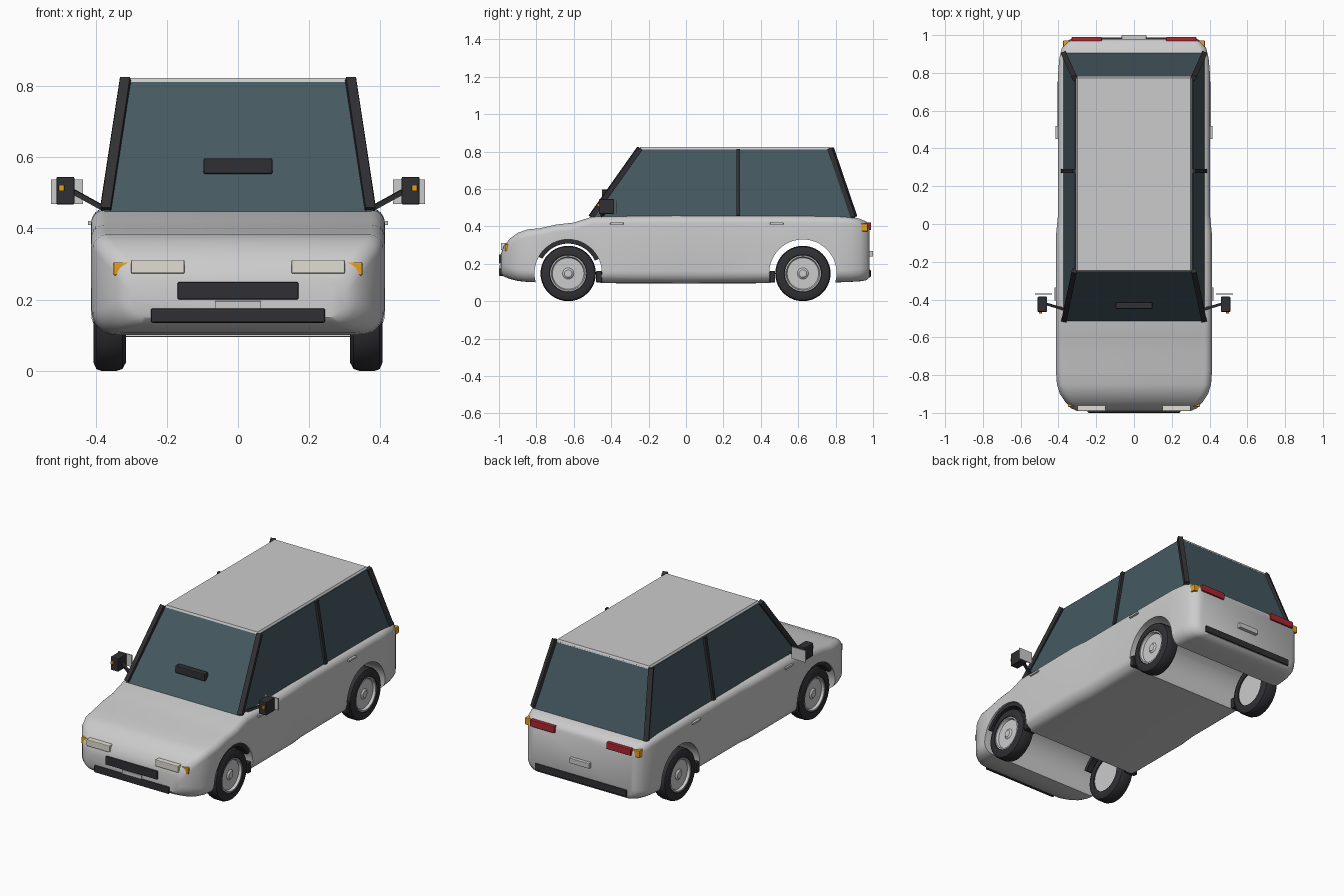
import bpy, bmesh, math
from mathutils import Vector, Matrix

if "Cube" in bpy.data.objects:
    bpy.data.objects.remove(bpy.data.objects["Cube"])


def material(name, rgb):
    m = bpy.data.materials.new(name)
    m.diffuse_color = (*rgb, 1)
    m.use_nodes = True
    m.node_tree.nodes["Principled BSDF"].inputs["Base Color"].default_value = m.diffuse_color
    return m


DARK = material("dark_trim", (0.03, 0.03, 0.035))
GLASS = material("glass", (0.06, 0.1, 0.12))
RED = material("red_lens", (0.4, 0.02, 0.03))
AMBER = material("amber_lens", (0.8, 0.35, 0.01))
CREAM = material("cream_lens", (0.75, 0.73, 0.65))
SILVER = material("silver", (0.6, 0.6, 0.63))


def finish(name, bm, mat=None, smooth=False):
    bmesh.ops.recalc_face_normals(bm, faces=bm.faces)
    me = bpy.data.meshes.new(name)
    bm.to_mesh(me)
    bm.free()
    ob = bpy.data.objects.new(name, me)
    bpy.context.collection.objects.link(ob)
    if mat:
        me.materials.append(mat)
    if smooth:
        shade(ob)
    return ob


def shade(ob, angle=35):
    bpy.ops.object.select_all(action='DESELECT')
    ob.select_set(True)
    bpy.context.view_layer.objects.active = ob
    bpy.ops.object.shade_smooth_by_angle(angle=math.radians(angle))


def loft(name, rings, mat=None, smooth=False, closed=False):
    bm = bmesh.new()
    vs = [[bm.verts.new(p) for p in r] for r in rings]
    n = len(rings[0])
    pairs = list(zip(vs, vs[1:])) + ([(vs[-1], vs[0])] if closed else [])
    for a, b in pairs:
        for i in range(n):
            j = (i + 1) % n
            bm.faces.new((a[i], a[j], b[j], b[i]))
    if not closed:
        bm.faces.new(vs[0])
        bm.faces.new(vs[-1])
    return finish(name, bm, mat, smooth)


def box(name, x, y, z, mat=None, bevel=0.005):
    bm = bmesh.new()
    bmesh.ops.create_cube(bm, size=1)
    for v in bm.verts:
        v.co = Vector([(r[0] + r[1]) / 2 + c * abs(r[1] - r[0]) for c, r in zip(v.co, (x, y, z))])
    if bevel:
        bmesh.ops.bevel(bm, geom=bm.edges[:], offset=bevel, segments=2, profile=0.5, affect='EDGES')
    return finish(name, bm, mat)


def pair(name, x, y, z, mat=None, bevel=0.004):
    for side, s in (("right", 1), ("left", -1)):
        box(f"{name}_{side}", (s * x[0], s * x[1]), y, z, mat, bevel)


def bar(name, a, b, w, d, mat):
    a, b = Vector(a), Vector(b)
    bm = bmesh.new()
    q = (b - a).to_track_quat('Z', 'Y').to_matrix().to_4x4()
    m = Matrix.Translation((a + b) / 2) @ q @ Matrix.Diagonal((w, d, (b - a).length, 1))
    bmesh.ops.create_cube(bm, size=1, matrix=m)
    return finish(name, bm, mat)


# lower body: rounded sections lofted along the length
def section(y, w, z0, z1):
    pts = []
    h = z1 - z0
    rl, ru = min(0.065, h * 0.45), min(0.04, h * 0.45)
    for k, (sx, zc, r) in enumerate(((1, z1 - ru, ru), (-1, z1 - ru, ru), (-1, z0 + rl, rl), (1, z0 + rl, rl))):
        for i in range(7):
            t = math.radians(90 * k + 15 * i)
            pts.append((sx * (w - r) + r * math.cos(t), y, zc + r * math.sin(t)))
    return pts


stations = [(-0.99, .30, .15, .25), (-0.975, .335, .132, .295), (-0.94, .365, .118, .335),
            (-0.90, .392, .108, .365), (-0.85, .408, .103, .383), (-0.78, .413, .1, .39),
            (-0.69, .413, .098, .41), (-0.6, .413, .097, .42), (-0.5, .413, .096, .452),
            (-0.05, .412, .095, .457), (0.05, .402, .095, .457), (0.5, .402, .096, .457),
            (0.8, .402, .1, .455), (0.88, .395, .103, .452), (0.93, .382, .106, .44),
            (0.965, .36, .112, .425), (0.98, .335, .125, .405)]
body = loft("body_shell", [section(*s) for s in stations])

WHEELS_Y = (-0.63, 0.625)
R = 0.148
for wy in WHEELS_Y:  # wheel arches cut right through
    bm = bmesh.new()
    bmesh.ops.create_cone(bm, cap_ends=True, segments=48, radius1=0.18, radius2=0.18, depth=1.2,
                          matrix=Matrix.Translation((0, wy, 0.15)) @ Matrix.Rotation(math.pi / 2, 4, 'Y'))
    cutter = finish("arch_cutter", bm)
    cutter.hide_render = True
    mod = body.modifiers.new("arch", 'BOOLEAN')
    mod.operation, mod.solver, mod.object = 'DIFFERENCE', 'EXACT', cutter
    bpy.context.view_layer.objects.active = body
    bpy.ops.object.modifier_apply(modifier=mod.name)
    bpy.data.objects.remove(cutter)
shade(body)

# greenhouse and roof
def rect(w, y0, y1, z):
    return [(-w, y0, z), (w, y0, z), (w, y1, z), (-w, y1, z)]


loft("cabin_glass", [rect(.375, -.515, .905, .445), rect(.312, -.25, .778, .812)], GLASS)
loft("roof", [rect(.31, -.252, .78, .808), rect(.30, -.245, .772, .823)])

# pillars
for side, s in (("right", 1), ("left", -1)):
    bar(f"front_pillar_{side}", (s * .37, -.507, .45), (s * .315, -.247, .817), .028, .028, DARK)
    bar(f"middle_pillar_{side}", (s * .373, .28, .455), (s * .314, .28, .812), .02, .025, DARK)
    bar(f"rear_pillar_{side}", (s * .37, .898, .45), (s * .314, .773, .817), .028, .028, DARK)
    # door mirrors
    bar(f"mirror_arm_{side}", (s * .375, -.45, .455), (s * .475, -.42, .51), .014, .014, DARK)
pair("mirror_housing", (.46, .51), (-.465, -.385), (.467, .545), DARK)
pair("mirror_plate", (.435, .525), (-.374, -.368), (.468, .538), None, 0)
pair("mirror_lamp", (.488, .504), (-.475, -.463), (.505, .522), AMBER, .002)

# windscreen interior mirror panel
box("windscreen_panel", (-.097, .097), (-.45, -.415), (.553, .597), DARK)


# wheels: tyre and dished hub by revolving profiles
def revolve(name, prof, y, mat, s, seg=40, closed=False):
    rings = [[(s * x, y + r * math.cos(2 * math.pi * i / seg), R + r * math.sin(2 * math.pi * i / seg))
              for i in range(seg)] for x, r in prof]
    loft(name, rings, mat, True, closed)


tyre = [(.317, .10), (.315, .125), (.325, .143), (.34, R), (.385, R), (.398, .143), (.406, .125), (.405, .10), (.395, .094)]
hub = [(.325, .10), (.392, .10), (.402, .097), (.402, .09), (.388, .084), (.388, .03), (.396, .02), (.396, .004)]
for pos, wy in zip(("front", "rear"), WHEELS_Y):
    for side, s in (("right", 1), ("left", -1)):
        revolve(f"{pos}_tyre_{side}", tyre, wy, DARK, s, closed=True)
        revolve(f"{pos}_hub_{side}", hub, wy, SILVER, s)

# front wheel-arch liners
for side, s in (("right", 1), ("left", -1)):
    rings = []
    for i in range(15):
        t = math.radians(25 + 9 * i)
        rings.append([(s * x, -.63 + r * math.cos(t), .15 + r * math.sin(t))
                      for x, r in ((.30, .183), (.402, .183), (.402, .158), (.30, .158))])
    loft(f"front_arch_liner_{side}", rings, DARK, True)

# mud flaps
for pos, y in (("front", -.465), ("rear", .462)):
    pair(f"{pos}_mud_flap", (.33, .403), (y - .015, y + .015), (.1, .162), DARK, .004)

# front fittings
pair("headlight", (.15, .30), (-.99, -.93), (.273, .312), CREAM)
pair("front_indicator", (.29, .35), (-.968, -.92), (.268, .305), AMBER)
box("upper_grille", (-.17, .17), (-1, -.96), (.2, .25), DARK)
box("front_plate", (-.065, .065), (-.996, -.97), (.168, .196), None, .002)
box("front_bumper", (-.245, .245), (-1, -.95), (.135, .175), DARK)

# rear fittings
pair("tail_light", (.17, .33), (.92, .99), (.38, .42), RED)
pair("rear_indicator", (.325, .375), (.91, .972), (.373, .415), AMBER)
box("rear_plate", (-.065, .065), (.97, 1), (.238, .268), None, .002)
box("rear_bumper", (-.3, .3), (.94, .988), (.128, .168), DARK)

# door handles
for pos, y in (("front", -.37), ("rear", .485)):
    x1 = .422 if pos == "front" else .415
    pair(f"{pos}_door_handle", (.39, x1), (y - .035, y + .035), (.409, .421), None, .002)
